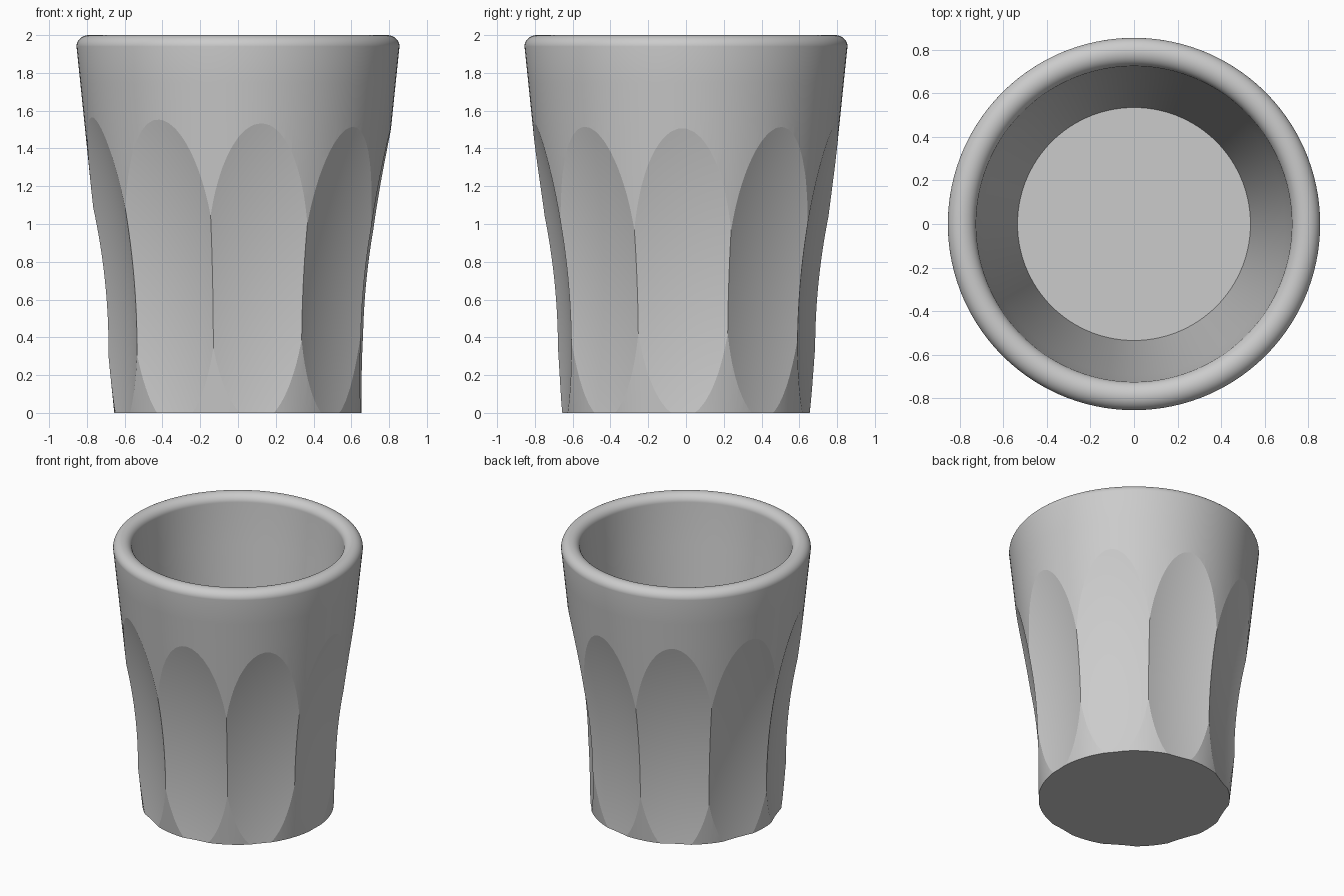
import bpy, bmesh
from math import radians, cos, sin, pi

if "Cube" in bpy.data.objects:
    bpy.data.objects.remove(bpy.data.objects["Cube"])

FLUTES = 9
RIM_Z = 1.94
FLOOR_Z = 0.13


def make_object(name, bm):
    bmesh.ops.recalc_face_normals(bm, faces=bm.faces)
    mesh = bpy.data.meshes.new(name)
    bm.to_mesh(mesh)
    bm.free()
    obj = bpy.data.objects.new(name, mesh)
    bpy.context.collection.objects.link(obj)
    return obj


def lathe(name, profile, steps):
    bm = bmesh.new()
    verts = [bm.verts.new((r, 0, z)) for r, z in profile]
    edges = [bm.edges.new(p) for p in zip(verts, verts[1:])]
    bmesh.ops.spin(bm, geom=verts + edges, cent=(0, 0, 0), axis=(0, 0, 1),
                   angle=2 * pi, steps=steps, use_duplicate=False)
    bmesh.ops.remove_doubles(bm, verts=bm.verts, dist=1e-5)
    return make_object(name, bm)


def flute_cutter(name, angle):
    # Block whose inner face is hollowed along both directions of the flute
    ny, nz = 24, 48
    bm = bmesh.new()
    rows = []
    for j in range(nz + 1):
        z = -0.2 + 2.0 * j / nz
        row = []
        for i in range(ny + 1):
            y = -0.36 + 0.72 * i / ny
            x = 0.631 + (z - 0.33) ** 2 / 8 + y * y / 3.0
            row.append(bm.verts.new((x, y, z)))
        rows.append(row)
    faces = [bm.faces.new((a[i], a[i + 1], b[i + 1], b[i]))
             for a, b in zip(rows, rows[1:]) for i in range(ny)]
    ext = bmesh.ops.extrude_face_region(bm, geom=faces, use_keep_orig=True)
    for v in ext["geom"]:
        if isinstance(v, bmesh.types.BMVert):
            v.co.x = 1.3
    obj = make_object(name, bm)
    obj.rotation_euler.z = angle
    obj.location.x = 0.006
    obj.hide_render = True
    return obj


# Tumbler body: tapered wall, rounded rim, tapered inside and flat floor
profile = [(0, 0)]
profile += [(0.655 + 0.103 * RIM_Z * k / 10, RIM_Z * k / 10) for k in range(10)]
profile += [(0.79 + 0.065 * cos(pi * k / 32), RIM_Z + 0.06 * sin(pi * k / 32))
            for k in range(33)]
profile += [(0.725 - 0.19 * k / 6, RIM_Z + (FLOOR_Z - RIM_Z) * k / 6)
            for k in range(1, 7)]
profile += [(0, FLOOR_Z)]
tumbler = lathe("tumbler", profile, 120)

# Nine shallow flutes around the outside
bpy.context.view_layer.objects.active = tumbler
tumbler.select_set(True)
for k in range(FLUTES):
    cutter = flute_cutter("flute_cutter", radians(-81.4 + 360 / FLUTES * k))
    mod = tumbler.modifiers.new("flute", 'BOOLEAN')
    mod.operation = 'DIFFERENCE'
    mod.solver = 'EXACT'
    mod.object = cutter
    bpy.context.view_layer.update()
    bpy.ops.object.modifier_apply(modifier=mod.name)
    bpy.data.objects.remove(cutter)

bpy.ops.object.shade_smooth_by_angle(angle=radians(9))
